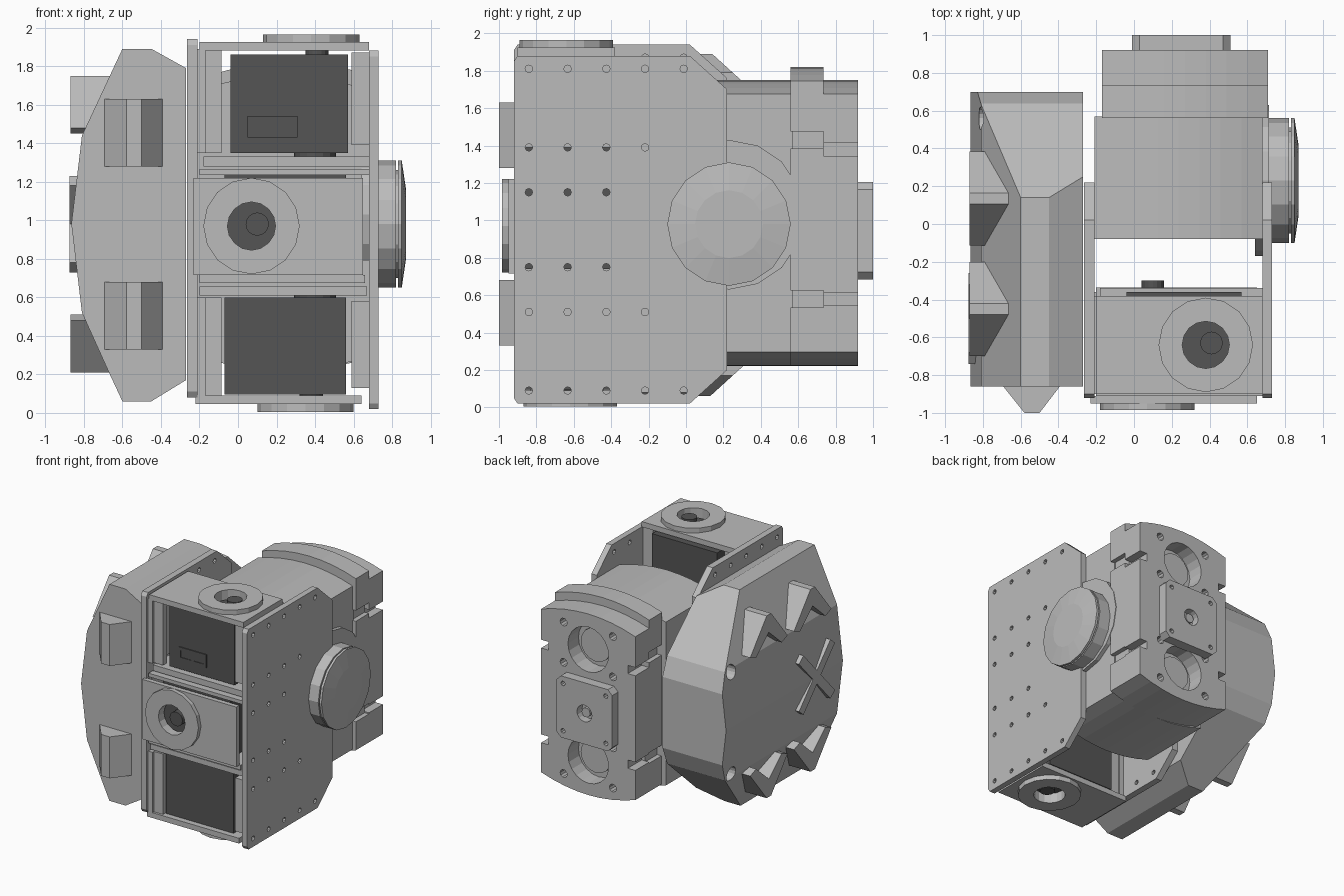
import bpy, bmesh, math
from mathutils import Vector

if "Cube" in bpy.data.objects:
    bpy.data.objects.remove(bpy.data.objects["Cube"])


def material(name, value):
    m = bpy.data.materials.new(name)
    m.use_nodes = True
    m.diffuse_color = (value, value, value, 1)
    m.node_tree.nodes["Principled BSDF"].inputs["Base Color"].default_value = (value, value, value, 1)
    return m


GREY = material("light grey", 0.5)
DARK = material("dark grey", 0.09)
MID = 0.98  # height of the horizontal symmetry plane


def place(axis, u, v, w):
    return {"x": (w, u, v), "y": (u, w, v), "z": (u, v, w)}[axis]


def prism(name, axis, pts, lo, hi, mat=GREY, scale=1.0):
    """Extrude an outline along an axis, optionally tapering the far end."""
    cu = sum(p[0] for p in pts) / len(pts)
    cv = sum(p[1] for p in pts) / len(pts)
    bm = bmesh.new()
    a = [bm.verts.new(place(axis, u, v, lo)) for u, v in pts]
    b = [bm.verts.new(place(axis, cu + (u - cu) * scale, cv + (v - cv) * scale, hi)) for u, v in pts]
    bm.faces.new(a)
    bm.faces.new(b[::-1])
    for i in range(len(a)):
        j = (i + 1) % len(a)
        bm.faces.new((a[i], b[i], b[j], a[j]))
    bmesh.ops.recalc_face_normals(bm, faces=bm.faces)
    me = bpy.data.meshes.new(name)
    bm.to_mesh(me)
    bm.free()
    me.materials.append(mat)
    ob = bpy.data.objects.new(name, me)
    bpy.context.collection.objects.link(ob)
    return ob


def box(name, x0, x1, y0, y1, z0, z1, mat=GREY):
    return prism(name, "z", [(x0, y0), (x1, y0), (x1, y1), (x0, y1)], z0, z1, mat)


def cyl(name, axis, u, v, r, lo, hi, mat=GREY, n=16, scale=1.0):
    ang = [math.tau * i / n for i in range(n)]
    return prism(name, axis, [(u + r * math.cos(t), v + r * math.sin(t)) for t in ang], lo, hi, mat, scale)


def cut(ob, cutters):
    """Subtract the cutters from the part and remove them."""
    for c in cutters:
        mod = ob.modifiers.new("cut", "BOOLEAN")
        mod.operation, mod.solver, mod.object = "DIFFERENCE", "EXACT", c
    dg = bpy.context.evaluated_depsgraph_get()
    me = bpy.data.meshes.new_from_object(ob.evaluated_get(dg))
    ob.modifiers.clear()
    ob.data = me
    for c in cutters:
        bpy.data.objects.remove(c)


def slice_off(ob, co, no):
    bm = bmesh.new()
    bm.from_mesh(ob.data)
    res = bmesh.ops.bisect_plane(bm, geom=bm.verts[:] + bm.edges[:] + bm.faces[:], plane_co=co,
                                 plane_no=Vector(no).normalized(), clear_outer=True)
    edges = [e for e in res["geom_cut"] if isinstance(e, bmesh.types.BMEdge)]
    bmesh.ops.edgeloop_fill(bm, edges=edges)
    bmesh.ops.recalc_face_normals(bm, faces=bm.faces)
    bm.to_mesh(ob.data)
    bm.free()


# Armour shell with sloped rear corners
shell = prism("armour_shell", "y", [
    (-.27, 1.79), (-.45, 1.89), (-.6, 1.89), (-.67, 1.74), (-.81, 1.44), (-.865, .98),
    (-.81, .52), (-.67, .21), (-.6, .06), (-.45, .06), (-.27, .17)], -.86, .70)
for s in (1, -1):
    slice_off(shell, (0, .14, MID + s * .91), (0, .91, s))
    slice_off(shell, (0, .64, MID + s * .45), (0, 2.5, s))
cut(shell, [cyl("hole", "x", .56, MID + s * .43, .06, -1, -.6) for s in (1, -1)])

# Chevron treads and front teeth on the shell
for s, level in ((1, "upper"), (-1, "lower")):
    for c, end in ((-.45, "front"), (.135, "rear")):
        outline = [(-.25, .5), (-.17, .47), (0, .62), (.17, .47), (.25, .5), (.03, .77), (-.03, .77)]
        prism(f"{level}_{end}_tread", "x", [(c + u, MID + s * v) for u, v in outline], -.87, -.6)
    z = MID + s * .475
    prism(f"{level}_tooth", "z", [(-.7, -.85), (-.58, -1), (-.5, -1), (-.385, -.85)], z - .175, z + .175)

# Raised cross on the shell
for s, name in ((1, "rising"), (-1, "falling")):
    prism(f"{name}_cross_bar", "x", [(-.5 + u, MID + s * v) for u, v in (
        (-.24, -.2), (-.18, -.25), (.24, .2), (.18, .25))], -.875, -.82)

# Perforated side plates
for name, x0, x1, base in (("left_side_plate", .68, .73, .02), ("right_side_plate", -.265, -.21, .08)):
    c = base + .93
    plate = prism(name, "x", [(u, c + s * v) for s, side in ((-1, 1), (1, -1)) for u, v in [
        (-.92, .9), (-.9, .93), (.02, .93), (.22, .75)][::side]], x0, x1)
    holes = []
    for dz, count in ((.86, 5), (.44, 4), (.2, 3)):
        for s in (1, -1):
            holes += [cyl("hole", "x", -.84 + .207 * i, c + s * dz, .02, x0 - .05, x1 + .05, n=8)
                      for i in range(count)]
    cut(plate, holes)

# Wheel on the left side plate
cyl("wheel_collar", "x", .23, 1.03, .4, .64, .715)
cyl("wheel_hub", "x", .23, MID, .33, .715, .82)
cyl("wheel_neck", "x", .23, MID, .28, .815, .835)
cyl("wheel_rim", "x", .23, MID, .33, .83, .85)
cyl("wheel_dome", "x", .23, MID, .33, .85, .872, scale=.55)


# Drive housing with bowed top and bottom
def bowed(x0, x1, top, bottom, bow):
    steps = [i / 8 for i in range(9)]
    xs = [(x0 + (x1 - x0) * t, bow * (1 - (2 * t - 1) ** 2)) for t in steps]
    return [(x, bottom + bow - b) for x, b in xs] + [(x, top - bow + b) for x, b in reversed(xs)]


prism("drive_body", "y", bowed(-.21, .68, 1.75, .22, .075), -.08, .57)
flange = prism("drive_flange", "y", bowed(-.17, .71, 1.82, .22, .075), .56, .735)
cap = prism("drive_end_cap", "y", bowed(-.17, .71, 1.75, .22, .075), .735, .92)
cut(flange, [box("notch", x - .04, x + .04, .5, .8, z - .045, z + .045) for x in (-.17, .71)
             for z in (MID + .45, MID - .4)])
cutters = [cyl("hole", "y", .27, MID + s * .47, .19, .78, 1, n=20) for s in (1, -1)]
for s in (1, -1):
    cutters += [cyl("hole", "y", x, MID + s * z, .033, .8, 1, n=10) for x, z in (
        (.04, .64), (.5, .64), (.04, .3), (.5, .3))]
    cutters += [box("slot", x - .07, x + .07, .7, 1, MID + s * .4 - .035, MID + s * .4 + .035)
                for x in (-.17, .71)]
cut(cap, cutters)
for s, name in ((1, "upper"), (-1, "lower")):
    cyl(f"{name}_bore_step", "y", .27, MID + s * .47, .14, .76, .82)

# Square output pad
pad = prism("output_pad", "y", [(.25 + u, .945 + v) for u, v in (
    (-.26, -.22), (-.22, -.26), (.22, -.26), (.26, -.22), (.26, .22), (.22, .26), (-.22, .26), (-.26, .22))], .91, 1)
cut(pad, [cyl("hole", "y", .25, .945, .07, .93, 1.1)] + [
    cyl("hole", "y", .25 + a, .945 + b, .02, .9, 1.1, n=8) for a in (-.2, .2) for b in (-.2, .2)])
cyl("output_pin", "y", .25, .945, .04, .92, .98, n=10)


# Servo units, each with end plates, a bearing ring and a horn
def servo_plate(name, axis, rect, lo, hi, ring_at, ring_lo, ring_hi):
    u0, u1, v0, v1 = rect
    plate = prism(name + "_end_plate", axis, [(u0, v0), (u1, v0), (u1, v1), (u0, v1)], lo, hi)
    ring = cyl(name + "_bearing_ring", axis, *ring_at, .25, ring_lo, ring_hi)
    a, b = min(lo, ring_lo) - .04, max(hi, ring_hi) + .04
    cut(plate, [cyl("hole", axis, *ring_at, .125, a, b)])
    cut(ring, [cyl("hole", axis, *ring_at, .125, a, b)])
    cyl(name + "_horn", axis, ring_at[0] + .03, ring_at[1] + .01, .06, lo - .02, hi + .02, DARK)


box("upper_servo", -.04, .57, -.86, -.36, 1.35, 1.86, DARK)
servo_plate("upper_servo", "z", (-.2, .68, -.9, -.38), 1.88, 1.925, (.38, -.64), 1.92, 1.965)
box("upper_inner_plate", -.18, .68, -.88, -.34, 1.28, 1.33)
box("lower_servo", -.07, .56, -.86, -.36, .095, .6, DARK)
servo_plate("lower_servo", "z", (-.22, .64, -.9, -.36), .045, .09, (.35, -.62), .005, .05)
box("lower_inner_plate", -.2, .67, -.88, -.34, .61, .655)
box("middle_servo", -.07, .56, -.9, -.38, .74, 1.235, DARK)
servo_plate("middle_servo", "y", (-.23, .65, .715, 1.22), -.95, -.91, (.07, .97), -.985, -.945)
box("middle_inner_plate", -.2, .65, -.38, -.335, .715, 1.22)
cyl("middle_rear_horn", "y", .1, .97, .06, -.34, -.3, DARK)
box("middle_top_cover", -.2, .68, -.91, -.38, 1.235, 1.265)
box("middle_bottom_cover", -.2, .66, -.91, -.38, .675, .715)

# Channel brackets and mounting lugs beside the upper and lower servos
for name, z0, z1 in (("upper", 1.35, 1.89), ("lower", .09, .6)):
    box(f"{name}_channel_web", -.215, -.17, -.9, -.38, z0, z1)
    box(f"{name}_channel_front", -.2, -.085, -.88, -.83, z0, z1)
    box(f"{name}_channel_back", -.2, -.085, -.44, -.39, z0, z1)
    box(f"{name}_side_lug", .59, .685, -.88, -.4, z0 + .04, z1 - .02)
    zh = 1.33 if name == "upper" else .6
    cyl(f"{name}_inner_horn", "z", .4, -.62, .11, zh, zh + .04, DARK)

# Recessed socket panel on the upper servo
socket = box("socket_panel", .05, .31, -.868, -.86, 1.43, 1.54, DARK)
cut(socket, [box("slot", x, x + .1, -.9, -.863, 1.455, 1.515) for x in (.07, .19)])
